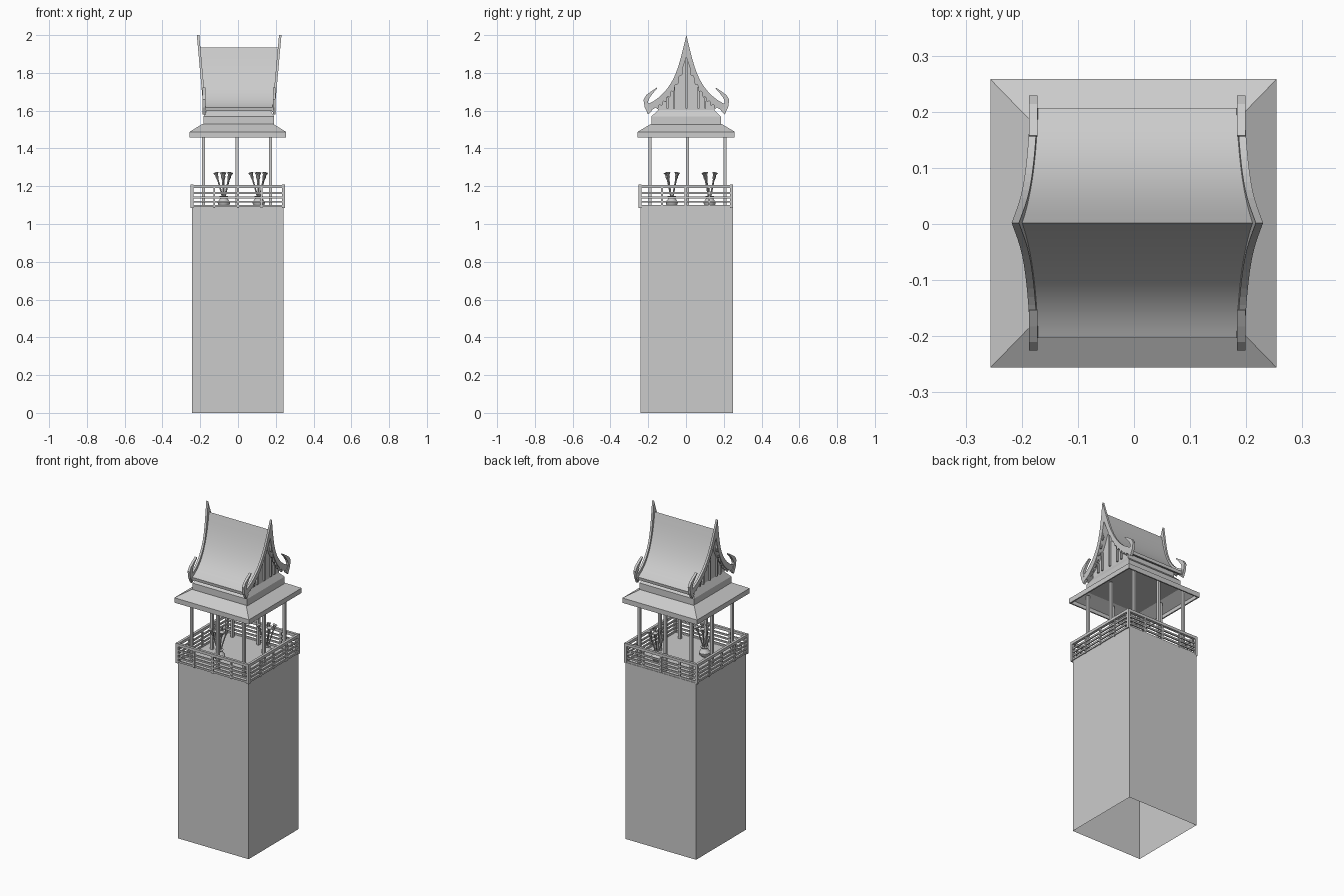
import bpy, bmesh, math
from mathutils import Vector

if "Cube" in bpy.data.objects:
    bpy.data.objects.remove(bpy.data.objects["Cube"])

CX, CY = 0.006, 0.002   # upper roof centre


def make(name, verts, faces, smooth=False):
    me = bpy.data.meshes.new(name)
    me.from_pydata(verts, [], faces)
    bm = bmesh.new()
    bm.from_mesh(me)
    bmesh.ops.recalc_face_normals(bm, faces=bm.faces)
    bm.to_mesh(me)
    bm.free()
    ob = bpy.data.objects.new(name, me)
    bpy.context.collection.objects.link(ob)
    if smooth:
        bpy.ops.object.select_all(action='DESELECT')
        ob.select_set(True)
        bpy.context.view_layer.objects.active = ob
        bpy.ops.object.shade_smooth_by_angle(angle=math.radians(35))
    return ob


def loft(name, rings, cx=0, cy=0, cap0=True, cap1=True):
    """Stack of rectangular rings (half_x, half_y, z)."""
    v, f = [], []
    for hx, hy, z in rings:
        v += [(cx + a * hx, cy + b * hy, z) for a, b in ((-1, -1), (1, -1), (1, 1), (-1, 1))]
    for r in range(len(rings) - 1):
        for i in range(4):
            j = (i + 1) % 4
            f.append((4 * r + i, 4 * r + j, 4 * r + 4 + j, 4 * r + 4 + i))
    if cap0:
        f.append((3, 2, 1, 0))
    if cap1:
        n = len(v)
        f.append((n - 4, n - 3, n - 2, n - 1))
    return make(name, v, f)


def box(name, x0, x1, y0, y1, z0, z1):
    hx, hy = abs(x1 - x0) / 2, abs(y1 - y0) / 2
    return loft(name, [(hx, hy, z0), (hx, hy, z1)], (x0 + x1) / 2, (y0 + y1) / 2)


def strip(name, top, bot, xa, xb, smooth=False):
    """Band between two (y, z) lines, thick from xa(z) to xb(z)."""
    n, v, f = len(top), [], []
    for (y, z), (p, q) in zip(top, bot):
        v += [(xa(z), y, z), (xb(z), y, z), (xb(q), p, q), (xa(q), p, q)]
    for i in range(n - 1):
        for k in range(4):
            m = (k + 1) % 4
            f.append((4 * i + k, 4 * i + m, 4 * i + 4 + m, 4 * i + 4 + k))
    f += [(0, 1, 2, 3), (4 * n - 1, 4 * n - 2, 4 * n - 3, 4 * n - 4)]
    return make(name, v, f, smooth)


def revolve(name, base, axis, prof, seg=10):
    """Lathe of (radius, distance) points along an axis."""
    axis = Vector(axis).normalized()
    q = Vector((0, 0, 1)).rotation_difference(axis)
    v, f = [], []
    for r, h in prof:
        for i in range(seg):
            a = 2 * math.pi * i / seg
            v.append(Vector(base) + q @ Vector((r * math.cos(a), r * math.sin(a), h)))
    for k in range(len(prof) - 1):
        for i in range(seg):
            j = (i + 1) % seg
            f.append((k * seg + i, k * seg + j, (k + 1) * seg + j, (k + 1) * seg + i))
    f += [tuple(range(seg))[::-1], tuple(range(len(v) - seg, len(v)))]
    return make(name, v, f, True)


# Tower shaft, open underneath, with the deck as its top
loft('tower_shaft', [(0.2415, 0.244, 0), (0.2415, 0.244, 1.09)], -0.001, 0.004, cap0=False)

# Railing: horizontal rails and posts on all four sides
RX, RY, R = -0.001, -0.002, 0.25
RAILS = [(1.090, 1.101), (1.113, 1.123), (1.136, 1.146), (1.159, 1.169), (1.190, 1.207)]
for s in (-1, 1):
    for i, (a, b) in enumerate(RAILS):
        t = 0.016 if i == 4 else 0.008
        o = R if i == 4 else R - 0.003
        box('rail_y', RX - o, RX + o, RY + s * o, RY + s * (o - t), a, b)
        box('rail_x', RX + s * o, RX + s * (o - t), RY - o + t, RY + o - t, a, b)
    for p in (-0.125, 0, 0.125):
        box('rail_post_y', RX + p - 0.005, RX + p + 0.005, RY + s * (R - 0.012), RY + s * (R - 0.002), 1.086, 1.195)
        box('rail_post_x', RX + s * (R - 0.012), RX + s * (R - 0.002), RY + p - 0.005, RY + p + 0.005, 1.086, 1.195)
    for t in (-1, 1):
        box('corner_post', RX + s * R, RX + s * (R - 0.016), RY + t * R, RY + t * (R - 0.016), 1.086, 1.208)

# Columns around the deck
for i in (-1, 0, 1):
    for j in (-1, 0, 1):
        if i or j:
            x, y = -0.005 + 0.178 * i, 0.008 + 0.198 * j
            box('column', x - 0.008, x + 0.008, y - 0.008, y + 0.008, 1.09, 1.505)

# Lower hipped roof with hollow underside
loft('lower_roof', [(0.187, 0.187, 1.53), (0.255, 0.257, 1.488), (0.255, 0.257, 1.458),
                    (0.247, 0.249, 1.458), (0.247, 0.249, 1.48), (0.18, 0.18, 1.52)], -0.001, 0.001)

# Neck and sloping skirt between the roofs
loft('roof_neck', [(0.186, 0.183, 1.525), (0.186, 0.183, 1.57), (0.163, 0.14, 1.612)], 0.004, 0.001)


# Upper roof curve and end flare
def rz(y):
    return 1.575 + 0.36 * math.exp(-abs(y) / 0.095)


def half(z):
    return 0.176 + 0.09 * (z - 1.61)


N = 14
ys = [0.205 * i / N for i in range(-N, N + 1)]
top = [(CY + y, rz(y)) for y in ys]
bot = [(CY + y * 0.985, rz(y) - 0.018 - 0.02 * math.exp(-abs(y) / 0.06)) for y in ys]
strip('upper_roof', top, bot, lambda z: CX - half(z), lambda z: CX + half(z), True)

# Gable wall filling the space under the curved roof
gy = [0.15 * i / N for i in range(-N, N + 1)]
strip('gable_wall', [(CY + y, rz(y) - 0.02) for y in gy], [(CY + y, 1.60) for y in gy],
      lambda z: CX - 0.166, lambda z: CX + 0.166)


def board_low(y):
    return rz(y) - 0.022 - 0.03 * math.exp(-abs(y) / 0.06)


for s in (-1, 1):
    xin = lambda z: CX + s * half(z)
    xout = lambda z: CX + s * (half(z) + 0.013)
    # Bargeboard rising to a pointed finial
    strip('bargeboard', [(CY + y, rz(y) + 0.018 + 0.047 * math.exp(-(y / 0.04) ** 2) * (1 - abs(y) / 0.2)) for y in ys],
          [(CY + y, board_low(y)) for y in ys], xin, xout)
    for m in (-1, 1):
        # Stepped teeth under the bargeboard
        for k in range(7):
            y = 0.03 + 0.021 * k
            z = board_low(y)
            strip('bargeboard_tooth', [(CY + m * (y - 0.009), board_low(y - 0.009) + 0.004), (CY + m * (y + 0.008), board_low(y + 0.008) + 0.004)],
                  [(CY + m * (y - 0.009), z - 0.005), (CY + m * (y - 0.003), z - 0.012)],
                  xin, lambda z: CX + s * (half(z) + 0.009))
        # Upturned hook at each eave corner
        outer = [(0.156, 1.722), (0.185, 1.703), (0.212, 1.683), (0.227, 1.658), (0.221, 1.618), (0.203, 1.58)]
        inner = [(0.154, 1.718), (0.175, 1.695), (0.195, 1.668), (0.203, 1.648), (0.198, 1.62), (0.182, 1.60)]
        strip('eave_hook', [(CY + m * y, z) for y, z in outer], [(CY + m * y, z) for y, z in inner],
              lambda z: CX + s * 0.178, lambda z: CX + s * 0.193)
    # Gable battens
    for y in (-0.1, -0.065, 0, 0.065, 0.1):
        box('gable_batten', CX + s * 0.16, CX + s * 0.176, CY + y - 0.005, CY + y + 0.005,
            1.612, rz(y) - 0.03)

# Potted trumpet flowers on two opposite corners of the deck
for px, py in ((-0.075, -0.075), (0.11, 0.125)):
    revolve('flower_pot', (px, py, 1.09), (0, 0, 1),
            [(0.018, 0), (0.031, 0.014), (0.033, 0.026), (0.02, 0.044), (0.017, 0.05), (0.024, 0.058), (0.012, 0.058)], 14)
    for dx, dy in ((-0.042, -0.025), (-0.008, 0.03), (0.036, 0.028), (0.0, -0.03), (0.032, -0.022)):
        base = Vector((px + dx * 0.1, py + dy * 0.1, 1.135))
        d = Vector((px + dx, py + dy, 1.272)) - base
        L = d.length
        revolve('flower_stem', base, d,
                [(0.004, 0), (0.004, L - 0.04), (0.008, L - 0.025), (0.007, L - 0.014), (0.014, L)], 8)
